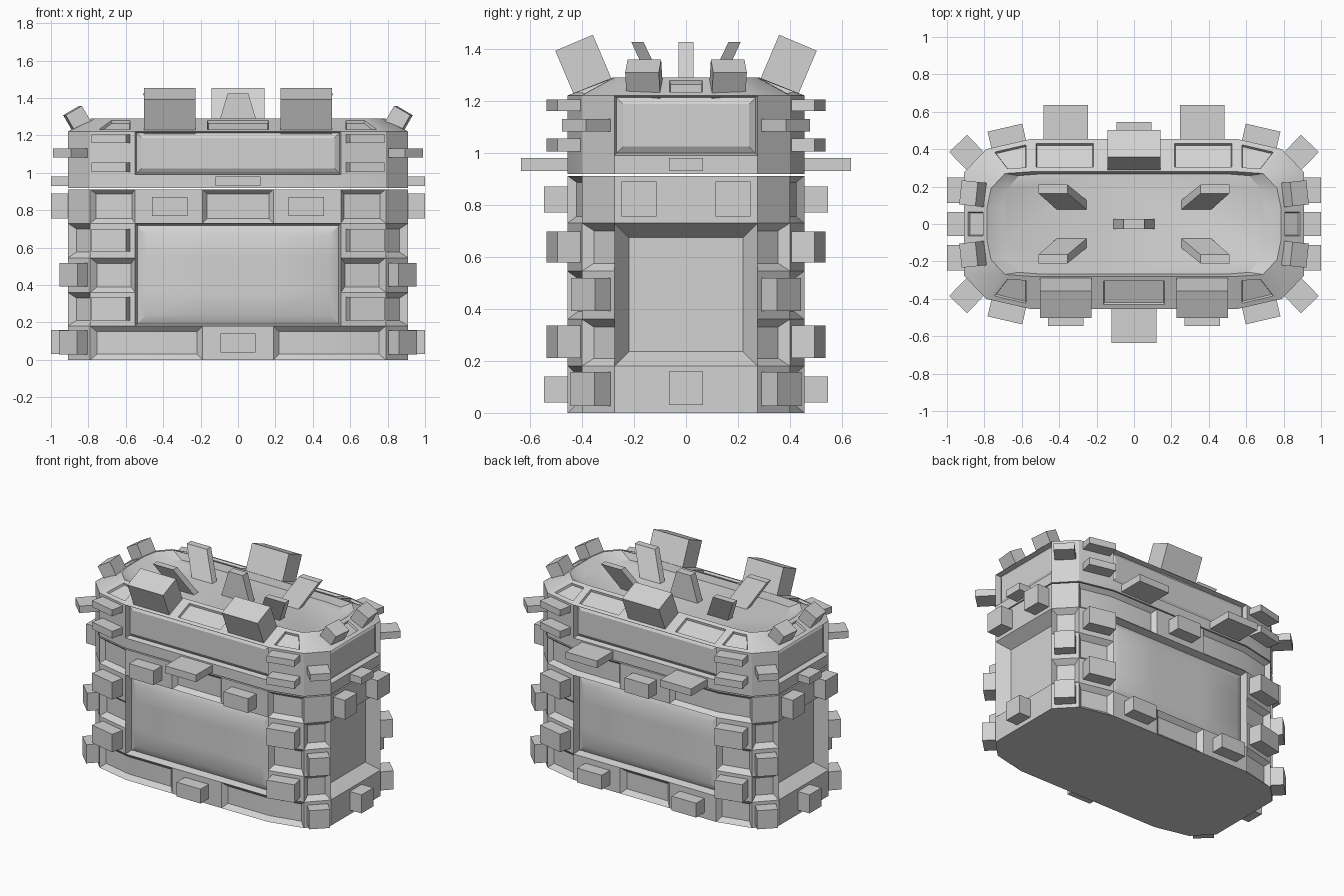
import bpy, bmesh, math
from mathutils import Vector, Matrix

if "Cube" in bpy.data.objects:
    bpy.data.objects.remove(bpy.data.objects["Cube"], do_unlink=True)

grey = bpy.data.materials.new("plain_grey")
grey.use_nodes = True
grey.diffuse_color = (0.65, 0.65, 0.65, 1)
grey.node_tree.nodes["Principled BSDF"].inputs["Base Color"].default_value = (0.65, 0.65, 0.65, 1)


def finish(name, bm, smooth=False):
    bmesh.ops.recalc_face_normals(bm, faces=bm.faces[:])
    mesh = bpy.data.meshes.new(name)
    bm.to_mesh(mesh)
    bm.free()
    mesh.materials.append(grey)
    ob = bpy.data.objects.new(name, mesh)
    bpy.context.collection.objects.link(ob)
    if smooth:
        bpy.ops.object.select_all(action='DESELECT')
        ob.select_set(True)
        bpy.context.view_layer.objects.active = ob
        bpy.ops.object.shade_smooth_by_angle(angle=math.radians(30))
    return ob


def full_loop(q):
    """Mirror a quarter outline into a closed counter-clockwise loop."""
    left = q + [(-x, y) for x, y in reversed(q)]
    return left + [(-x, -y) for x, y in left]


OUTER = full_loop([(0.91, 0.09), (0.91, 0.275), (0.79, 0.40), (0.55, 0.455), (0.19, 0.455)])
INNER = full_loop([(0.785, 0.09), (0.765, 0.19), (0.69, 0.27), (0.55, 0.28), (0.19, 0.28)])


def zone(i):
    """Name the part of the outline that segment i belongs to."""
    a, b = OUTER[i], OUTER[(i + 1) % len(OUTER)]
    x, y = abs(a[0] + b[0]) / 2, (a[1] + b[1]) / 2
    side = "front_" if y < 0 else "back_"
    if abs(y) > 0.45:
        return side + ("mid" if x < 0.1 else "wing")
    if x > 0.9:
        return "end_mid" if abs(y) < 0.05 else "end_side"
    return "diag" if x > 0.8 else side + "angle"


def shell(rings):
    """Loft rings of (outline, z); return the mesh, its faces by zone and row, and the cap."""
    bm = bmesh.new()
    vs = [[bm.verts.new((x, y, z)) for x, y in loop] for loop, z in rings]
    n, faces = len(OUTER), {}
    bm.faces.new(vs[0][::-1])
    cap = bm.faces.new(vs[-1])
    for r in range(len(rings) - 1):
        for i in range(n):
            j = (i + 1) % n
            f = bm.faces.new((vs[r][i], vs[r][j], vs[r + 1][j], vs[r + 1][i]))
            faces.setdefault((zone(i), r), []).append(f)
    bm.normal_update()
    return bm, faces, cap


def pocket(bm, faces, zones, rows, *steps):
    """Inset a group of faces in (rim, sink) steps."""
    chosen = [f for z in zones for r in rows for f in faces[(z, r)]]
    for rim, sink in steps:
        bmesh.ops.inset_region(bm, faces=chosen, thickness=rim, depth=-sink,
                               use_boundary=True, use_even_offset=True)
        bm.normal_update()


FRONT, BACK = ["front_wing", "front_mid"], ["back_wing", "back_mid"]
ENDS, ANGLES = ["end_mid", "end_side"], ["front_angle", "back_angle"]

# Lower body: plinth, three column rows, top band
bm, fs, cap = shell([(OUTER, z) for z in (0, 0.18, 0.36, 0.545, 0.73, 0.911)])
for group in (FRONT, BACK):
    pocket(bm, fs, group, (1, 2, 3), (0.012, 0.05), (0.05, -0.025))
pocket(bm, fs, ENDS, (1, 2, 3), (0.055, 0.08))
pocket(bm, fs, ["front_wing", "front_angle"], (0,), (0.03, 0.03))
pocket(bm, fs, ["back_mid", "back_angle"], (0,), (0.03, 0.03))
pocket(bm, fs, ["front_mid"], (4,), (0.025, 0.03))
pocket(bm, fs, ["front_angle"], (4,), (0.025, 0.03))
pocket(bm, fs, ["back_wing", "back_angle"], (4,), (0.025, 0.03))
pocket(bm, fs, ANGLES, (2,), (0.03, 0.035))
for row in (1, 3):
    pocket(bm, fs, ["diag"], (row,), (0.03, 0.035))
finish("lower_body", bm, True)

# Lid: band, windowed wall, sloped shoulder and sunken top
bm, fs, cap = shell([(OUTER, z) for z in (0.919, 0.99, 1.065, 1.145, 1.22)] + [(INNER, 1.29)])
for group in (FRONT, BACK, ENDS):
    pocket(bm, fs, group, (1, 2, 3), (0.008, 0.035), (0.025, -0.015))
for group in (["front_mid"], ["back_wing"], ANGLES, ["end_mid"]):
    pocket(bm, fs, group, (4,), (0.027, 0), (0.004, 0.015))
bmesh.ops.inset_region(bm, faces=[cap], thickness=0.012, depth=-0.045,
                       use_boundary=True, use_even_offset=True)
for v in cap.verts:
    v.co.x *= 0.9
finish("lid", bm, True)


def blocks(name, specs):
    """Blocks standing out of a surface: (x, y, z, yaw, pitch, width, height, out)."""
    bm = bmesh.new()
    for x, y, z, yaw, pitch, w, h, out in specs:
        a, p = math.radians(yaw), math.radians(pitch)
        n = Vector((math.cos(p) * math.cos(a), math.cos(p) * math.sin(a), math.sin(p)))
        t = Vector((-math.sin(a), math.cos(a), 0))
        rot = Matrix((t, n.cross(t), n)).transposed().to_4x4()
        sunk = 0.04
        mid = Vector((x, y, z)) + n * (out - sunk) / 2
        m = Matrix.Translation(mid) @ rot @ Matrix.Diagonal((w, h, out + sunk, 1))
        bmesh.ops.create_cube(bm, size=1, matrix=m)
    finish(name, bm)


def corners(x, y, z, yaw, pitch, w, h, out):
    """Repeat one block on all four corners."""
    return [(sx * x, sy * y, z, sy * (yaw if sx > 0 else 180 - yaw), pitch, w, h, out)
            for sx in (1, -1) for sy in (1, -1)]


PAIR = (-0.365, 0.365)

# Blocks on the front and back walls
blocks("front_blocks",
       [(0, -0.455, 0.09, -90, 0, 0.185, 0.1, 0.09), (0, -0.455, 0.955, -90, 0, 0.24, 0.05, 0.18)]
       + [(x, -0.455, 0.82, -90, 0, 0.19, 0.1, 0.09) for x in PAIR])
blocks("back_blocks",
       [(0, 0.455, 0.82, 90, 0, 0.185, 0.1, 0.09)]
       + [(x, 0.455, 0.09, 90, 0, 0.19, 0.1, 0.09) for x in PAIR]
       + [(x, 0.455, 0.955, 90, 0, 0.24, 0.05, 0.18) for x in PAIR])

# Blocks on the two ends
end = []
for s, yaw in ((1, 0), (-1, 180)):
    end += [(s * 0.91, 0, 0.095, yaw, 0, 0.13, 0.13, 0.09), (s * 0.91, 0, 0.955, yaw, 0, 0.13, 0.05, 0.09)]
    end += [(s * 0.91, y, 0.822, yaw, 0, 0.135, 0.135, 0.09) for y in (-0.18, 0.18)]
blocks("end_blocks", end)

# Blocks on the corner columns
col = []
for z, h in ((0.273, 0.125), (0.638, 0.12), (1.03, 0.05), (1.182, 0.045)):
    col += corners(0.67, 0.4275, z, 77, 0, 0.19, h, 0.09)
for z, h, out in ((0.092, 0.13, 0.085), (0.455, 0.125, 0.08), (1.105, 0.048, 0.13)):
    col += corners(0.85, 0.3375, z, 46, 0, 0.133, h, out)
blocks("corner_blocks", col)

# Blocks on the sloped shoulder of the lid
blocks("shoulder_blocks",
       [(x, -0.36, 1.257, -90, 67, 0.275, 0.157, 0.18) for x in PAIR]
       + [(0, 0.36, 1.257, 90, 67, 0.285, 0.157, 0.18)]
       + corners(0.84, 0.16, 1.255, 6, 60, 0.13, 0.1, 0.09))


def fin(name, low, high):
    """Prism between two rectangles given as (x0, x1, y0, y1, z)."""
    bm = bmesh.new()
    rings = [[bm.verts.new((x, y, z)) for x, y in ((x0, y0), (x1, y0), (x1, y1), (x0, y1))]
             for x0, x1, y0, y1, z in (low, high)]
    bm.faces.new(rings[0][::-1])
    bm.faces.new(rings[1])
    for i in range(4):
        j = (i + 1) % 4
        bm.faces.new((rings[0][i], rings[0][j], rings[1][j], rings[1][i]))
    return finish(name, bm)


# Fins on top: one upright in the centre, four leaning outwards
fin("centre_fin", (-0.11, 0.11, -0.028, 0.028, 1.24), (-0.055, 0.055, -0.028, 0.028, 1.425))
for sx, xn in ((1, "left"), (-1, "right")):
    for sy, yn in ((-1, "front"), (1, "back")):
        fin(f"{yn}_{xn}_fin",
            (sx * 0.25, sx * 0.41, sy * 0.075, sy * 0.125, 1.24),
            (sx * 0.355, sx * 0.51, sy * 0.163, sy * 0.21, 1.425))
